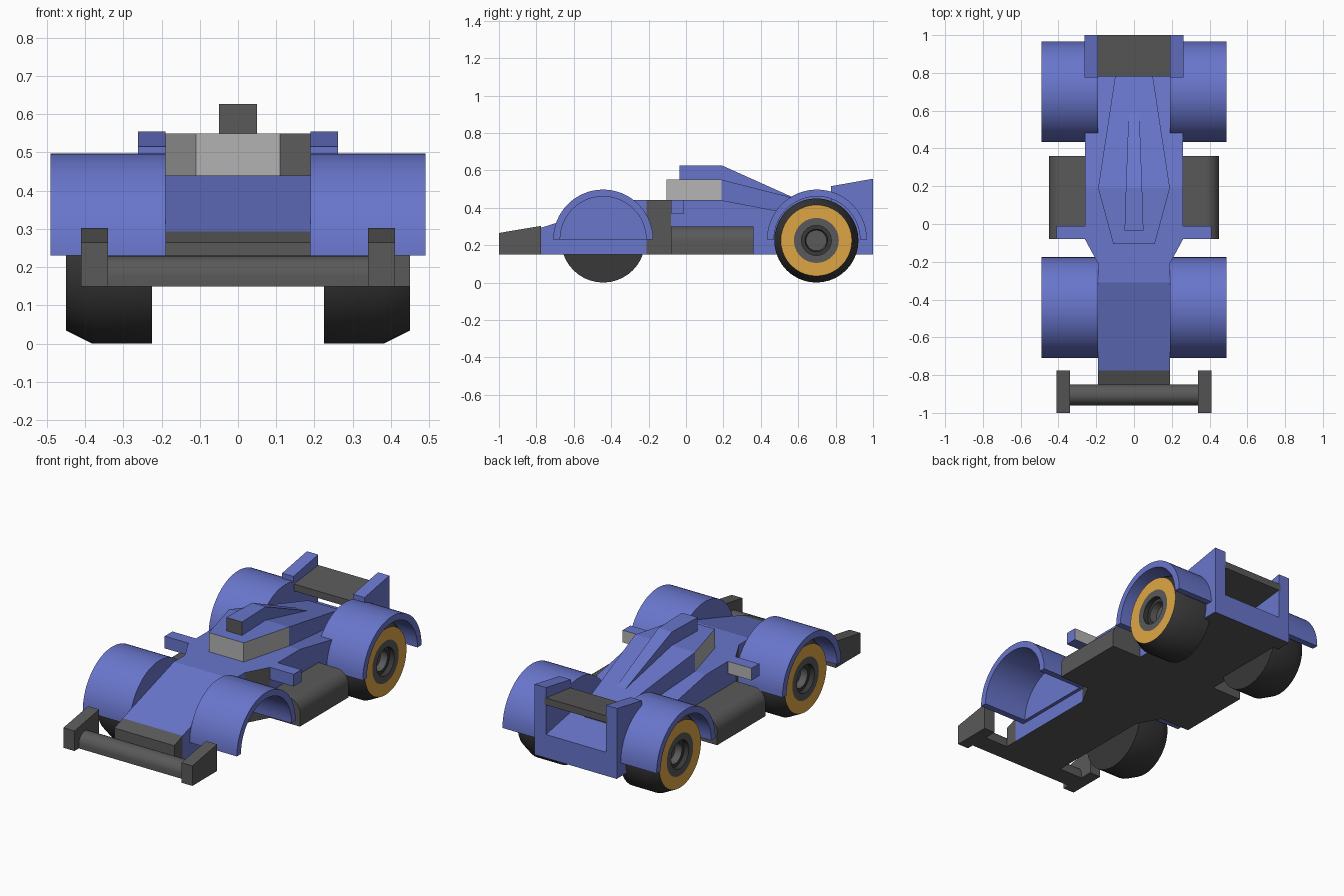
import bpy, bmesh, math

if "Cube" in bpy.data.objects:
    bpy.data.objects.remove(bpy.data.objects["Cube"])


def material(name, r, g, b):
    m = bpy.data.materials.new(name)
    m.diffuse_color = (r, g, b, 1)
    m.use_nodes = True
    m.node_tree.nodes["Principled BSDF"].inputs["Base Color"].default_value = m.diffuse_color
    return m


BLUE = material("blue", 0.14, 0.18, 0.6)
DARK = material("dark_grey", 0.1, 0.1, 0.1)
TYRE = material("tyre_black", 0.04, 0.04, 0.04)
LIGHT = material("light_grey", 0.45, 0.45, 0.45)
GOLD = material("gold", 0.73, 0.38, 0.06)


def finish(name, bm, mats, pick=None, smooth=False):
    bmesh.ops.recalc_face_normals(bm, faces=bm.faces[:])
    bm.normal_update()
    if pick:
        for f in bm.faces:
            f.material_index = pick(f.calc_center_median(), f.normal)
    me = bpy.data.meshes.new(name)
    bm.to_mesh(me)
    bm.free()
    ob = bpy.data.objects.new(name, me)
    bpy.context.collection.objects.link(ob)
    for m in mats:
        me.materials.append(m)
    if smooth:
        bpy.ops.object.select_all(action='DESELECT')
        ob.select_set(True)
        bpy.context.view_layer.objects.active = ob
        bpy.ops.object.shade_smooth_by_angle(angle=math.radians(30))
    return ob


def loft(name, sections, mats, pick=None):
    """Rectangular sections (y, x0, x1, z0, z1) joined along y."""
    bm = bmesh.new()
    rings = [[bm.verts.new(p) for p in ((a, y, c), (b, y, c), (b, y, d), (a, y, d))]
             for y, a, b, c, d in sections]
    for r, s in zip(rings, rings[1:]):
        for i in range(4):
            j = (i + 1) % 4
            bm.faces.new((r[i], r[j], s[j], s[i]))
    bm.faces.new(rings[0])
    bm.faces.new(rings[-1])
    return finish(name, bm, mats, pick)


def extrude(name, pts, vec, mats, smooth=False):
    bm = bmesh.new()
    f = bm.faces.new([bm.verts.new(p) for p in pts])
    r = bmesh.ops.extrude_face_region(bm, geom=[f], use_keep_orig=True)
    bmesh.ops.translate(bm, vec=vec, verts=[v for v in r['geom'] if isinstance(v, bmesh.types.BMVert)])
    return finish(name, bm, mats, smooth=smooth)


def arc(cu, cv, r, a0, a1, n):
    return [(cu + r * math.cos(math.radians(a0 + (a1 - a0) * i / n)),
             cv + r * math.sin(math.radians(a0 + (a1 - a0) * i / n))) for i in range(n + 1)]


def wheel(name, side, y, n=40):
    # (radius, x, material slot of the band that starts here)
    prof = [(0.225, 0.225, 0), (0.225, 0.38, 0), (0.19, 0.45, 1), (0.12, 0.45, 2),
            (0.08, 0.45, 0), (0.08, 0.42, 0), (0.06, 0.42, 2), (0.055, 0.38, 2)]
    bm = bmesh.new()
    rings = [[bm.verts.new((side * x, y + u, v)) for u, v in arc(0, 0.225, r, 0, 360, n)[:-1]]
             for r, x, _ in prof]
    for k in range(len(prof) - 1):
        for i in range(n):
            j = (i + 1) % n
            f = bm.faces.new((rings[k][i], rings[k][j], rings[k + 1][j], rings[k + 1][i]))
            f.material_index = prof[k][2]
    bm.faces.new(rings[0])
    bm.faces.new(rings[-1]).material_index = 2
    finish(name, bm, [TYRE, GOLD, DARK], smooth=True)


# Main body: blue with dark underside and dark slanted intakes
loft("body", [(-0.775, -0.19, 0.19, 0.15, 0.293), (-0.31, -0.19, 0.19, 0.15, 0.44),
              (-0.21, -0.19, 0.19, 0.15, 0.44), (-0.08, -0.26, 0.26, 0.15, 0.44),
              (0.19, -0.26, 0.26, 0.15, 0.44), (1.0, -0.26, 0.26, 0.15, 0.285)],
     [BLUE, DARK],
     lambda c, n: int(n.z < -0.9 or (-0.2 < c.y < -0.1 and abs(n.z) < 0.1)))

# Nose tip and front bumper bar
loft("nose_tip", [(-0.85, -0.19, 0.19, 0.15, 0.265), (-0.775, -0.19, 0.19, 0.15, 0.293)], [DARK])
bar = [(-0.35, -0.96, 0.15), (-0.35, -0.85, 0.15)]
bar += [(-0.35, u, v) for u, v in arc(-0.905, 0.175, 0.055, 0, 180, 16)]
extrude("front_bumper_bar", bar, (0.7, 0, 0), [DARK], True)

# Cockpit cover with light windscreen and dark rear outlet
loft("cockpit_cover", [(-0.105, -0.11, 0.11, 0.43, 0.55), (0.19, -0.19, 0.19, 0.43, 0.55),
                       (0.78, -0.1, 0.1, 0.25, 0.4)], [BLUE, LIGHT, DARK],
     lambda c, n: 2 if n.y > 0.95 else int(c.y < 0.18 and abs(n.z) < 0.3))

# Roof air intake
loft("air_intake", [(-0.035, -0.05, 0.05, 0.54, 0.627), (0.19, -0.043, 0.043, 0.54, 0.627),
                    (0.6, -0.028, 0.028, 0.42, 0.443)], [BLUE, DARK],
     lambda c, n: int(n.y < -0.9))

# Rear wing blade
loft("rear_wing", [(0.78, -0.2, 0.2, 0.43, 0.47), (1.0, -0.2, 0.2, 0.455, 0.495)], [DARK])

# Paired parts
for side, tag in ((-1, "left"), (1, "right")):
    def span(a, b):
        return tuple(sorted((side * a, side * b)))

    loft("front_end_plate_" + tag, [(-1.0, *span(0.34, 0.41), 0.15, 0.265),
                                    (-0.775, *span(0.34, 0.41), 0.15, 0.303)], [DARK])
    loft("rear_end_plate_" + tag, [(0.775, *span(0.19, 0.262), 0.152, 0.515),
                                   (1.0, *span(0.19, 0.262), 0.152, 0.555)], [BLUE])
    loft("mirror_" + tag, [(-0.08, *span(0.25, 0.41), 0.37, 0.44),
                           (-0.01, *span(0.25, 0.41), 0.37, 0.44)], [BLUE, LIGHT],
         lambda c, n: int(n.y > 0.9))

    # Rounded side pod
    pod = [(0.25, 0.15), (0.45, 0.15)] + arc(0.375, 0.225, 0.075, 0, 90, 10) + [(0.25, 0.3)]
    extrude("side_pod_" + tag, [(side * u, -0.08, v) for u, v in pod], (0, 0.44, 0), [DARK], True)

    # Half-round fenders, closed on the inner side
    for y, end in ((-0.443, "front"), (0.7, "rear")):
        arch = arc(y, 0.23, 0.267, 0, 180, 32) + arc(y, 0.23, 0.23, 180, 0, 32)
        extrude(f"{end}_fender_{tag}", [(side * 0.19, u, v) for u, v in arch],
                (side * 0.3, 0, 0), [BLUE], True)
        cap = arc(y, 0.23, 0.23, 0, 180, 32)
        extrude(f"{end}_fender_wall_{tag}", [(side * 0.19, u, v) for u, v in cap],
                (side * 0.02, 0, 0), [BLUE], True)

# Wheels: the front right one is absent
wheel("front_wheel_left", -1, -0.443)
wheel("rear_wheel_left", -1, 0.697)
wheel("rear_wheel_right", 1, 0.697)
